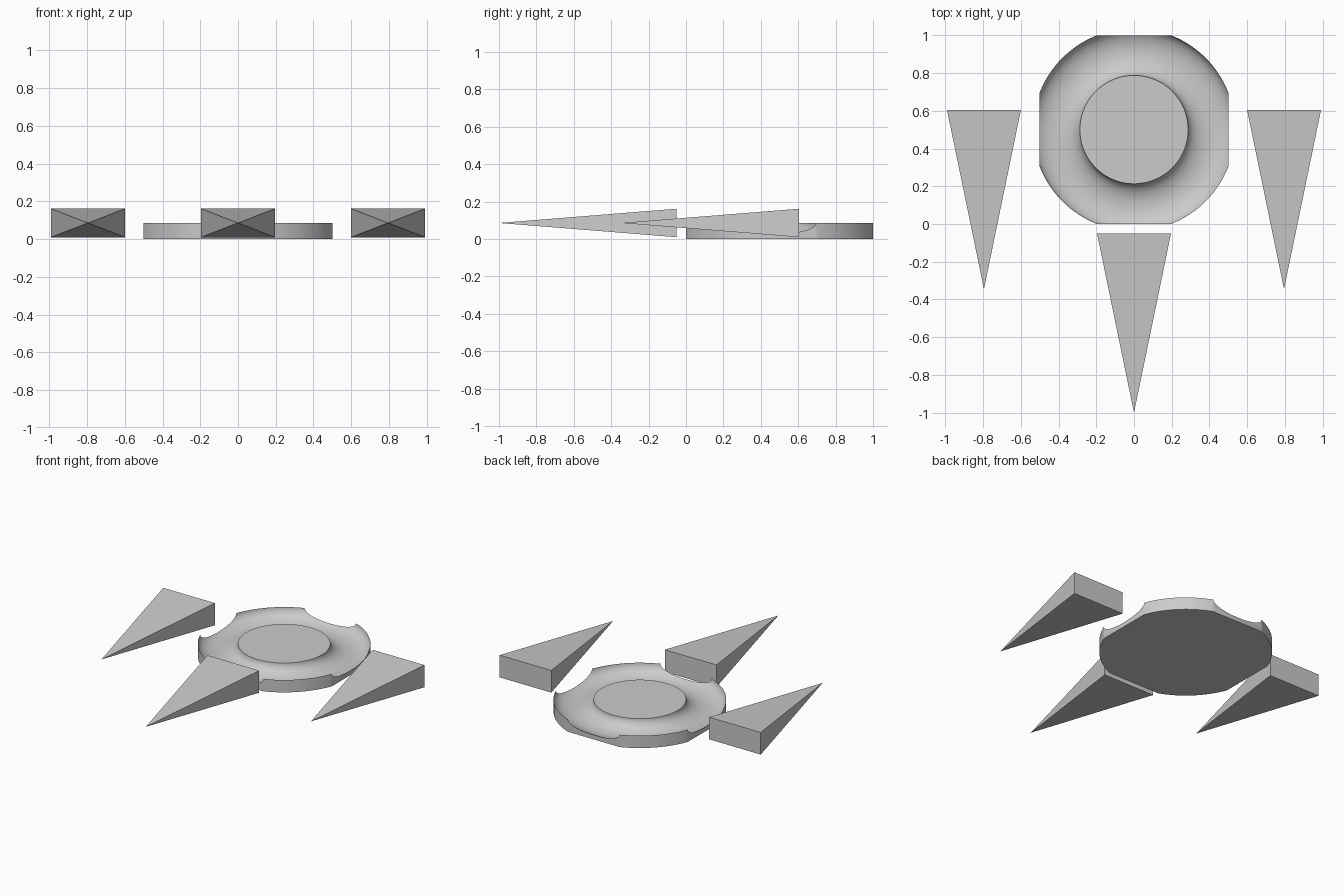
import bpy, bmesh, math

if "Cube" in bpy.data.objects:
    bpy.data.objects.remove(bpy.data.objects["Cube"])

def new_object(name, bm):
    bmesh.ops.recalc_face_normals(bm, faces=bm.faces)
    me = bpy.data.meshes.new(name)
    bm.to_mesh(me)
    bm.free()
    ob = bpy.data.objects.new(name, me)
    bpy.context.collection.objects.link(ob)
    return ob

# Round dish: lathed profile with an elliptical ring groove, trimmed square
R_IN, R_OUT, H, DEPTH, SEG, CY = 0.287, 0.537, 0.085, 0.077, 128, 0.5
mid, half = (R_IN + R_OUT) / 2, (R_OUT - R_IN) / 2
profile = [(R_OUT, 0)]
for i in range(25):
    a = math.pi * i / 24
    profile.append((mid + half * math.cos(a), H - DEPTH * math.sin(a)))

bm = bmesh.new()
rings = [[bm.verts.new((r * math.cos(2 * math.pi * k / SEG),
                        CY + r * math.sin(2 * math.pi * k / SEG), z))
          for k in range(SEG)] for r, z in profile]
for lo, hi in zip(rings, rings[1:]):
    for k in range(SEG):
        n = (k + 1) % SEG
        bm.faces.new((lo[k], lo[n], hi[n], hi[k]))
bm.faces.new(rings[0])
bm.faces.new(rings[-1])

# Slice off the four flats and cap each cut
for nx, ny in ((1, 0), (-1, 0), (0, 1), (0, -1)):
    cut = bmesh.ops.bisect_plane(
        bm, geom=bm.verts[:] + bm.edges[:] + bm.faces[:], dist=1e-6,
        plane_co=(0.5 * nx, CY + 0.5 * ny, 0), plane_no=(nx, ny, 0), clear_outer=True)
    edges = [e for e in cut["geom_cut"] if isinstance(e, bmesh.types.BMEdge)]
    bmesh.ops.holes_fill(bm, edges=edges, sides=0)
dish = new_object("dish", bm)
bpy.context.view_layer.objects.active = dish
dish.select_set(True)
bpy.ops.object.shade_smooth_by_angle(angle=math.radians(30))

# Pointed spikes: rectangular base at the back, tip towards the front
def spike(name, x, y_base):
    bm = bmesh.new()
    base = [bm.verts.new((x + sx * 0.196, y_base, z))
            for sx, z in ((-1, 0.01), (1, 0.01), (1, 0.162), (-1, 0.162))]
    tip = bm.verts.new((x, y_base - 0.95, 0.086))
    bm.faces.new(base)
    for i in range(4):
        bm.faces.new((base[i], base[(i + 1) % 4], tip))
    return new_object(name, bm)

spike("front_spike", 0, -0.05)
spike("left_spike", -0.795, 0.605)
spike("right_spike", 0.795, 0.605)
